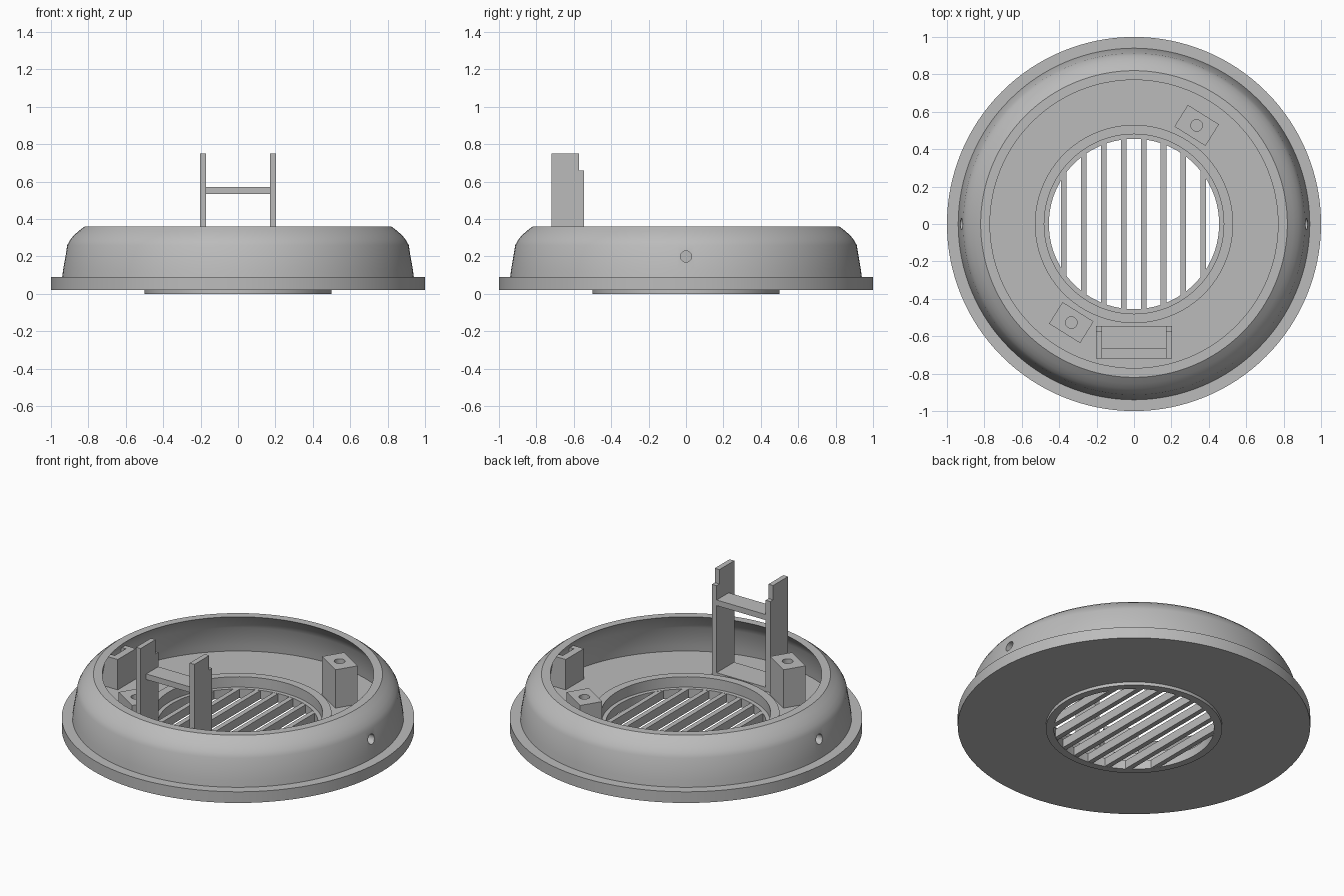
import bpy, bmesh, math
from mathutils import Matrix, Vector

cube = bpy.data.objects.get("Cube")
if cube:
    bpy.data.objects.remove(cube, do_unlink=True)

grey = bpy.data.materials.new("plain grey")
grey.use_nodes = True
colour = (0.5, 0.5, 0.5, 1)
grey.diffuse_color = colour
grey.node_tree.nodes["Principled BSDF"].inputs["Base Color"].default_value = colour


def finish(name, bm):
    bmesh.ops.recalc_face_normals(bm, faces=bm.faces)
    mesh = bpy.data.meshes.new(name)
    bm.to_mesh(mesh)
    bm.free()
    mesh.materials.append(grey)
    obj = bpy.data.objects.new(name, mesh)
    bpy.context.collection.objects.link(obj)
    return obj


def box(name, x, y, z, turn=0):
    """Box from ranges, turned about its own centre."""
    bm = bmesh.new()
    centre = Vector([sum(r) / 2 for r in (x, y, z)])
    size = [r[1] - r[0] for r in (x, y, z)]
    matrix = Matrix.Translation(centre) @ Matrix.Rotation(turn, 4, 'Z') @ Matrix.Diagonal((*size, 1))
    bmesh.ops.create_cube(bm, size=1, matrix=matrix)
    return finish(name, bm)


def rod(name, centre, radius, length, axis='Z'):
    bm = bmesh.new()
    matrix = Matrix.Translation(centre)
    if axis == 'X':
        matrix = matrix @ Matrix.Rotation(math.pi / 2, 4, 'Y')
    bmesh.ops.create_cone(bm, cap_ends=True, segments=32, radius1=radius,
                          radius2=radius, depth=length, matrix=matrix)
    return finish(name, bm)


def select_only(obj):
    bpy.ops.object.select_all(action='DESELECT')
    obj.select_set(True)
    bpy.context.view_layer.objects.active = obj


def cut(obj, cutter):
    mod = obj.modifiers.new("cut", 'BOOLEAN')
    mod.operation = 'DIFFERENCE'
    mod.solver = 'EXACT'
    mod.object = cutter
    select_only(obj)
    bpy.ops.object.modifier_apply(modifier=mod.name)


def smooth(obj):
    select_only(obj)
    bpy.ops.object.shade_smooth_by_angle(angle=math.radians(30))


# Housing: flange, curved wall, floor and grille collar in one turned profile
profile = [(.455, 0), (.5, 0), (.5, .02), (1, .02), (1, .09), (.94, .09),
           (.935, .13), (.913, .26), (.9, .285), (.88, .31), (.853, .335), (.82, .36),
           (.77, .36), (.81, .325), (.84, .29), (.862, .25), (.885, .13), (.89, .09),
           (.53, .09), (.53, .12), (.48, .12), (.48, .055), (.455, .055)]
bm = bmesh.new()
verts = [bm.verts.new((r, 0, z)) for r, z in profile]
edges = [bm.edges.new((a, b)) for a, b in zip(verts, verts[1:] + verts[:1])]
bmesh.ops.spin(bm, geom=verts + edges, cent=(0, 0, 0), axis=(0, 0, 1),
               angle=math.tau, steps=128)
bmesh.ops.remove_doubles(bm, verts=bm.verts, dist=.0001)
housing = finish("housing", bm)

# Side screw holes with slotted nut blocks behind them
for side, label in ((1, "left"), (-1, "right")):
    block = box(label + "_nut_block", sorted((side * .77, side * .885)), (-.09, .09), (.085, .28))
    slot = box("slot_cutter", sorted((side * .815, side * .85)), (-.055, .055), (.13, .4))
    drill = rod("drill_cutter", (side * .92, 0, .2), .03, .16, 'X')
    cut(block, slot)
    cut(block, drill)
    cut(housing, drill)
    for helper in (slot, drill):
        bpy.data.objects.remove(helper, do_unlink=True)
    smooth(block)
smooth(housing)

# Grille slats, each trimmed to the round opening
for i in range(8):
    x = (i - 3.5) * .1065 - .002
    reach = math.sqrt(.467 ** 2 - x * x)
    box(f"grille_slat_{i + 1}", (x - .015, x + .015), (-reach, reach), (.001, .054))

# Screw bosses
for side, label in ((1, "back"), (-1, "front")):
    x, y = side * .335, side * .527
    boss = box(label + "_screw_boss", (x - .098, x + .098), (y - .068, y + .068),
               (.085, .33), math.radians(-32))
    drill = rod("drill_cutter", (x, y, .3), .031, .3)
    cut(boss, drill)
    bpy.data.objects.remove(drill, do_unlink=True)
    smooth(boss)

# Upright bracket: two stepped posts, a shelf and a foot plate
outline = [(-.72, .085), (-.545, .085), (-.545, .66), (-.573, .66), (-.573, .75), (-.72, .75)]
for side, label in ((1, "left"), (-1, "right")):
    bm = bmesh.new()
    face = bm.faces.new([bm.verts.new((side * .17, y, z)) for y, z in outline])
    grown = bmesh.ops.extrude_face_region(bm, geom=[face])
    moved = [v for v in grown["geom"] if isinstance(v, bmesh.types.BMVert)]
    bmesh.ops.translate(bm, verts=moved, vec=(side * .032, 0, 0))
    finish(label + "_bracket_post", bm)
box("bracket_shelf", (-.171, .171), (-.665, -.546), (.535, .57))
box("bracket_foot", (-.171, .171), (-.719, -.546), (.085, .115))
